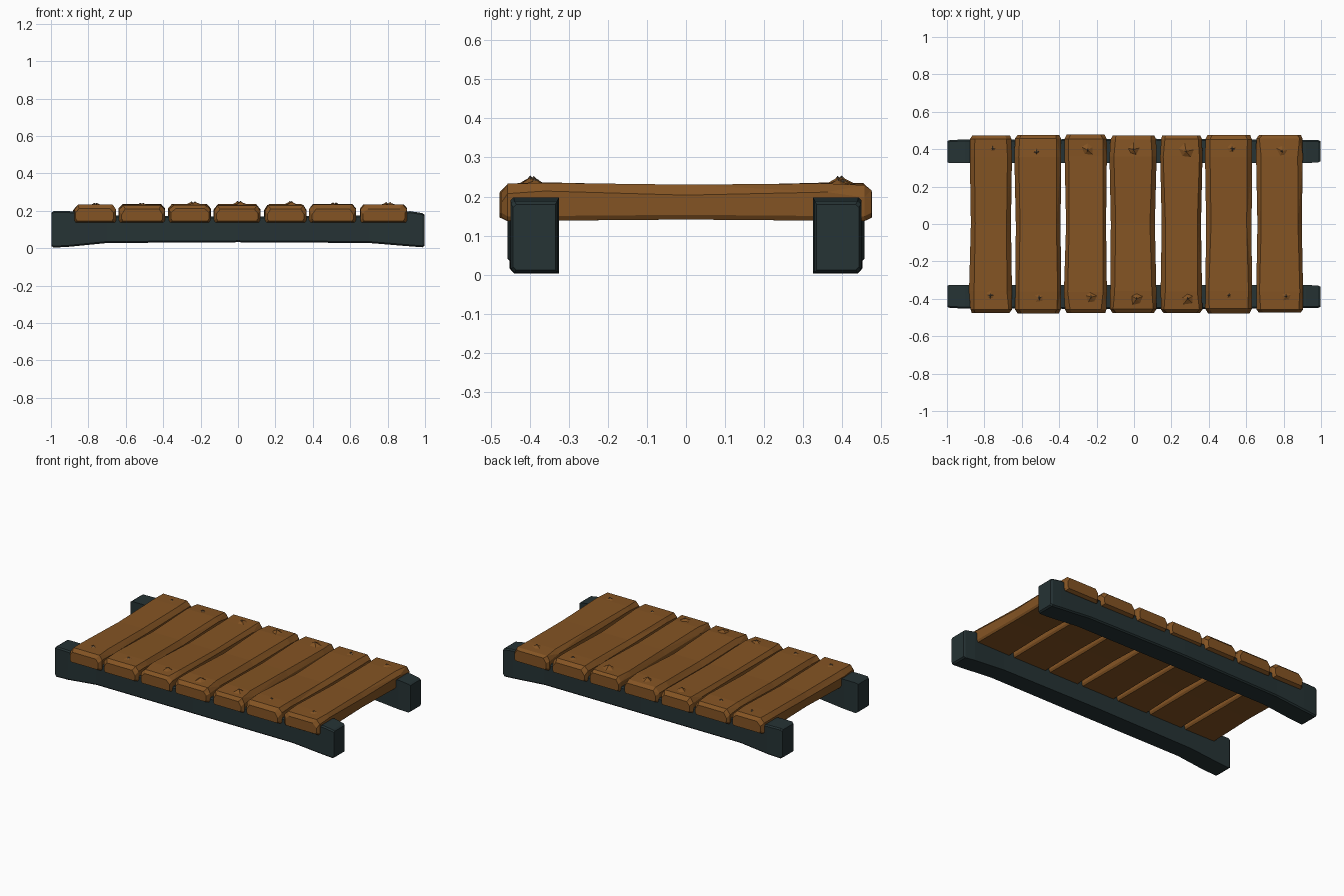
import bpy, bmesh, random
from mathutils import Vector

if "Cube" in bpy.data.objects:
    bpy.data.objects.remove(bpy.data.objects["Cube"])

random.seed(4)


def material(name, rgb):
    m = bpy.data.materials.new(name)
    m.diffuse_color = (*rgb, 1)
    m.use_nodes = True
    m.node_tree.nodes["Principled BSDF"].inputs["Base Color"].default_value = m.diffuse_color
    return m


WOOD = material("brown_wood", (0.23, 0.088, 0.017))
DARK = material("dark_timber", (0.019, 0.033, 0.035))
NAIL = material("nail_metal", (0.11, 0.075, 0.045))


def finish(name, bm, mat):
    bmesh.ops.recalc_face_normals(bm, faces=bm.faces)
    me = bpy.data.meshes.new(name)
    bm.to_mesh(me)
    bm.free()
    me.materials.append(mat)
    ob = bpy.data.objects.new(name, me)
    bpy.context.collection.objects.link(ob)
    return ob


def loft(name, rings, mat):
    bm = bmesh.new()
    loops = [[bm.verts.new(p) for p in r] for r in rings]
    n = len(loops[0])
    for a, b in zip(loops, loops[1:]):
        for i in range(n):
            j = (i + 1) % n
            bm.faces.new((a[i], a[j], b[j], b[i]))
    bm.faces.new(loops[0])
    bm.faces.new(loops[-1])
    # uneven hand-cut facets
    bmesh.ops.triangulate(bm, faces=bm.faces)
    return finish(name, bm, mat)


def jit(a):
    return random.uniform(-a, a)


# side beams: deeper at the ends, slightly arched underneath
def beam(name, side):
    # x, inner y, outer y, bottom z, top z
    stations = [(-0.998, 0.33, 0.443, 0.012, 0.19), (-0.985, 0.325, 0.449, 0.003, 0.198),
                (-0.90, 0.325, 0.452, 0.008, 0.198), (-0.70, 0.327, 0.45, 0.028, 0.175),
                (0.0, 0.325, 0.457, 0.032, 0.168), (0.70, 0.327, 0.45, 0.028, 0.175),
                (0.92, 0.325, 0.45, 0.010, 0.198), (0.985, 0.33, 0.448, 0.005, 0.188),
                (0.996, 0.335, 0.443, 0.012, 0.18)]
    rings = []
    for x, yi, yo, zb, zt in stations:
        c = 0.008
        rings.append([(x, side * y, z) for y, z in
                      ((yi, zb), (yo - c, zb), (yo, zb + c), (yo, zt - c),
                       (yo - c, zt), (yi, zt))])
    return loft(name, rings, DARK)


beam("front_beam", -1)
beam("back_beam", 1)

# planks: chamfered boards, with worn ends
PLANKS = [(-0.88, -0.65), (-0.637, -0.388), (-0.372, -0.143), (-0.13, 0.12),
          (0.14, 0.366), (0.38, 0.633), (0.652, 0.905)]
# y, side inset, bottom z, top z
STATIONS = [(-0.475, 0.014, 0.146, 0.212), (-0.455, 0.003, 0.137, 0.231),
            (-0.36, 0.0, 0.138, 0.234), (0.0, 0.006, 0.141, 0.228),
            (0.36, 0.0, 0.138, 0.234), (0.455, 0.003, 0.137, 0.232),
            (0.475, 0.014, 0.146, 0.214)]
for k, (x0, x1) in enumerate(PLANKS):
    rings = []
    for y, s, zb, zt in STATIONS:
        a, b = x0 + s + jit(0.003), x1 - s + jit(0.003)
        zt += jit(0.003)
        c, h = 0.022 + jit(0.006), 0.026 + jit(0.006)
        end = jit(0.003)
        rings.append([(x, y + end, z) for x, z in
                      ((a + 0.008, zb), (b - 0.008, zb), (b, zb + 0.012), (b, zt - h),
                       (b - c, zt), (a + c, zt), (a, zt - h), (a, zb + 0.012))])
    loft(f"plank_{k + 1}", rings, WOOD)


# nails: crude low pyramids of raised wood with a metal tip
def pyramid(name, x, y, z0, z1, r, mat, sides=4):
    bm = bmesh.new()
    bmesh.ops.create_cone(bm, cap_ends=True, segments=sides, radius1=r, radius2=0.0,
                          depth=z1 - z0)
    for v in bm.verts:
        v.co += Vector((x, y, (z0 + z1) / 2))
        if v.co.z < z1 - 0.005:
            v.co += Vector((jit(r * 0.2), jit(r * 0.2), 0))
    return finish(name, bm, mat)


NAILS = [(-0.77, 0.243), (-0.51, 0.243), (-0.24, 0.252), (0.01, 0.254),
         (0.28, 0.253), (0.52, 0.245), (0.80, 0.247)]
for k, (x, top) in enumerate(NAILS):
    for word, y in (("front", -0.39), ("back", 0.395)):
        px, py = x + jit(0.015), y + jit(0.01)
        pyramid(f"{word}_raised_grain_{k + 1}", px, py, 0.222, top - 0.004, 0.055, WOOD, 5)
        pyramid(f"{word}_nail_{k + 1}", px, py, 0.228, top, 0.022, NAIL)
